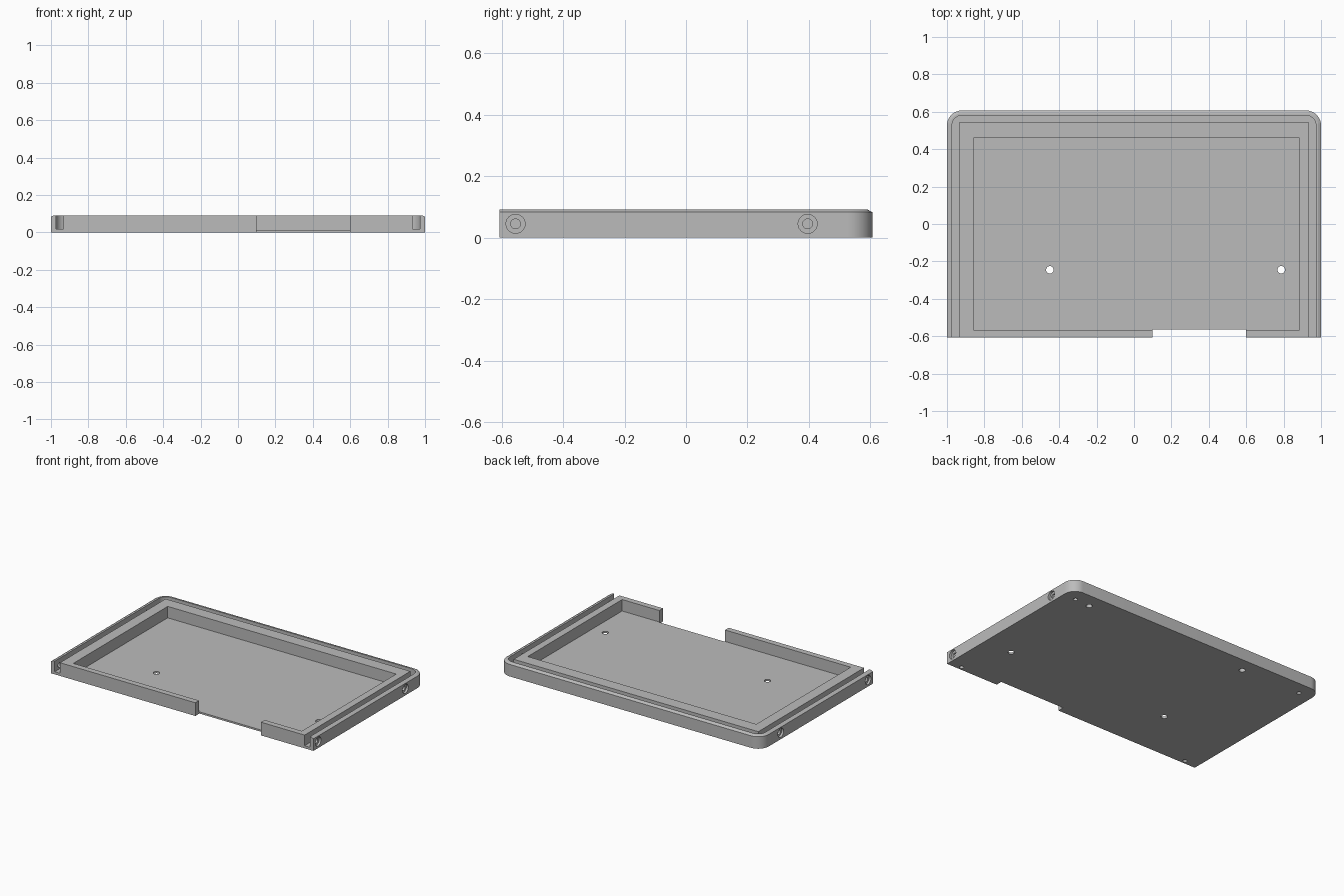
import bpy, math
from mathutils import Matrix

cube = bpy.data.objects.get("Cube")
if cube:
    bpy.data.objects.remove(cube)

HALF_Y, TOP = 0.607, 0.091      # half depth and height of the tray
RADIUS, CHAMFER, WALL = 0.08, 0.015, 0.027

grey = bpy.data.materials.new("plain grey")
grey.use_nodes = True
grey.diffuse_color = (0.5, 0.5, 0.5, 1)
grey.node_tree.nodes["Principled BSDF"].inputs["Base Color"].default_value = (0.5, 0.5, 0.5, 1)


def outline(inset, front, steps=12):
    """Open-fronted outline with two rounded back corners, counterclockwise."""
    r = RADIUS - inset
    cx, cy = 1 - RADIUS, HALF_Y - RADIUS
    right = [(cx + r * math.cos(a), cy + r * math.sin(a))
             for a in (math.pi / 2 * i / steps for i in range(steps + 1))]
    half = [(1 - inset, front)] + right
    return half + [(-x, y) for x, y in reversed(half)]


def loft(name, loops):
    """Closed solid through stacked (outline, z) loops."""
    n = len(loops[0][0])
    verts = [(x, y, z) for pts, z in loops for x, y in pts]
    faces = [tuple(reversed(range(n))), tuple(range(len(verts) - n, len(verts)))]
    for k in range(len(loops) - 1):
        for i in range(n):
            j = (i + 1) % n
            faces.append((k * n + i, k * n + j, k * n + n + j, k * n + n + i))
    mesh = bpy.data.meshes.new(name)
    mesh.from_pydata(verts, [], faces)
    mesh.materials.append(grey)
    obj = bpy.data.objects.new(name, mesh)
    bpy.context.collection.objects.link(obj)
    return obj


def box(name, x0, x1, y0, y1, z0, z1):
    pts = [(x0, y0), (x1, y0), (x1, y1), (x0, y1)]
    return loft(name, [(pts, z0), (pts, z1)])


def pin(name, centre, radius, length, axis="Z"):
    pts = [(radius * math.cos(a), radius * math.sin(a))
           for a in (math.tau * i / 24 for i in range(24))]
    obj = loft(name, [(pts, -length / 2), (pts, length / 2)])
    if axis == "X":
        obj.data.transform(Matrix.Rotation(math.pi / 2, 4, "Y"))
    obj.data.transform(Matrix.Translation(centre))
    return obj


def cut(target, cutter):
    cutter.hide_render = True
    mod = target.modifiers.new("cut", "BOOLEAN")
    mod.operation, mod.solver, mod.object = "DIFFERENCE", "EXACT", cutter
    bpy.context.view_layer.objects.active = target
    bpy.ops.object.modifier_apply(modifier=mod.name)
    bpy.data.objects.remove(cutter)


# Tray body with chamfered outer rim
tray = loft("tray", [(outline(0, -HALF_Y), 0), (outline(0, -HALF_Y), 0.083),
                     (outline(CHAMFER, -HALF_Y), TOP)])

# U-shaped groove between the outer wall and the inner frame, open at the front
frame = [(-0.933, -0.7), (-0.933, 0.545), (0.933, 0.545), (0.933, -0.7)]
groove = outline(WALL, -0.7) + frame
cut(tray, loft("groove_cutter", [(groove, 0.018), (groove, 0.2)]))

# Inner pocket and the front notch
cut(tray, box("pocket_cutter", -0.859, 0.884, -0.567, 0.461, 0.012, 0.2))
cut(tray, box("notch_cutter", 0.1, 0.6, -0.7, -0.563, -0.1, 0.2))

# Counterbored screw holes through both side walls
for side in (-1, 1):
    for y in (-0.555, 0.396):
        cut(tray, pin("bore_cutter", (side, y, 0.045), 0.031, 0.03, "X"))
        cut(tray, pin("screw_cutter", (side, y, 0.045), 0.016, 0.08, "X"))

# Floor holes, and matching blind holes under the back of the frame
for x in (-0.45, 0.787):
    for y in (-0.245, 0.505):
        cut(tray, pin("floor_hole_cutter", (x, y, 0), 0.02, 0.12))

# Blind pilot holes under the frame corners
for x in (-0.9, 0.905):
    for y in (-0.582, 0.515):
        cut(tray, pin("pilot_cutter", (x, y, 0), 0.014, 0.12))

bpy.ops.object.select_all(action="DESELECT")
tray.select_set(True)
bpy.context.view_layer.objects.active = tray
bpy.ops.object.shade_smooth_by_angle(angle=math.radians(25))
